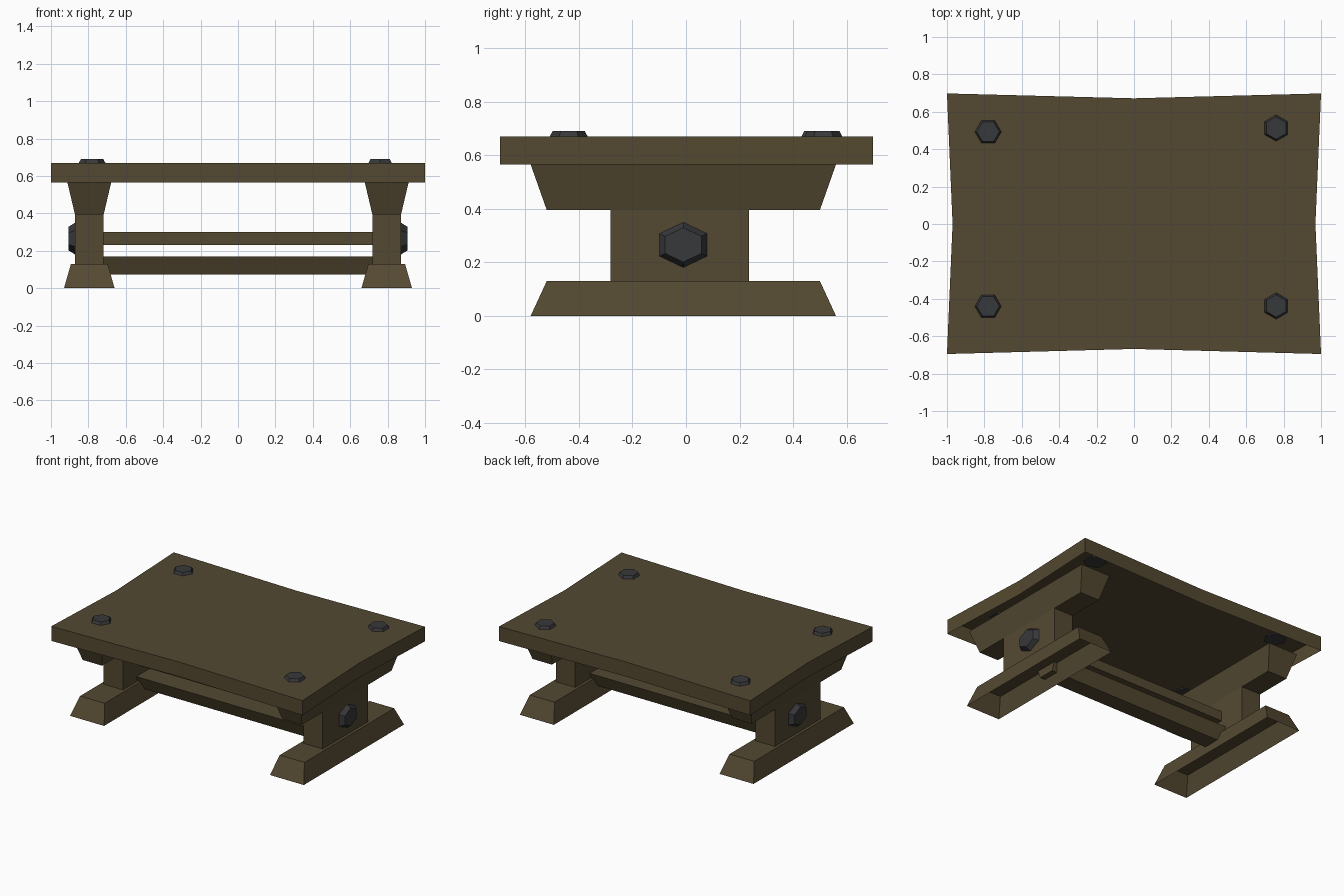
import bpy, math
from mathutils import Vector

if "Cube" in bpy.data.objects:
    bpy.data.objects.remove(bpy.data.objects["Cube"])


def material(name, rgb):
    m = bpy.data.materials.new(name)
    m.diffuse_color = (*rgb, 1)
    m.use_nodes = True
    m.node_tree.nodes["Principled BSDF"].inputs["Base Color"].default_value = m.diffuse_color
    return m


WOOD = material("dark wood", (0.088, 0.066, 0.031))
IRON = material("dark iron", (0.039, 0.040, 0.043))


def loft(name, low, high, mat, cap_low=True, cap_high=True):
    """Solid between two matching rings, each end optionally open."""
    n = len(low)
    faces = [(i, (i + 1) % n, n + (i + 1) % n, n + i) for i in range(n)]
    if cap_low:
        faces.append(tuple(reversed(range(n))))
    if cap_high:
        faces.append(tuple(range(n, 2 * n)))
    me = bpy.data.meshes.new(name)
    me.from_pydata([tuple(p) for p in low + high], [], faces)
    me.materials.append(mat)
    ob = bpy.data.objects.new(name, me)
    bpy.context.collection.objects.link(ob)
    return ob


def rect(x0, x1, y0, y1, z):
    return [(x0, y0, z), (x1, y0, z), (x1, y1, z), (x0, y1, z)]


def hexagon(rx, ry, turn, z):
    return [Vector((rx * math.cos(turn + i * math.pi / 3),
                    ry * math.sin(turn + i * math.pi / 3), z)) for i in range(6)]


# Table top: waisted slab, hollow underneath
outline = [(-1, -.695), (0, -.668), (1, -.695), (.97, 0),
           (1, .698), (0, .672), (-1, .698), (-.97, 0)]
loft("table_top", [(x, y, .565) for x, y in outline],
     [(x, y, .67) for x, y in outline], WOOD, cap_low=False)

# Trestle at each end: flared foot, post, flared head
for side, s in (("left", -1), ("right", 1)):
    def span(a, b):
        return (a, b) if s > 0 else (-b, -a)
    loft(side + "_foot", rect(*span(.66, .93), -.58, .56, 0),
         rect(*span(.697, .893), -.52, .50, .13), WOOD, cap_low=False)
    loft(side + "_post", rect(*span(.718, .872), -.282, .235, .13),
         rect(*span(.718, .872), -.282, .235, .395), WOOD, False, False)
    loft(side + "_head", rect(*span(.718, .872), -.52, .50, .395),
         rect(*span(.678, .912), -.58, .56, .565), WOOD, cap_high=False)

    # Large bolt on the outer face of the post
    bolt = loft(side + "_post_bolt", hexagon(.085, .103, 0, 0),
                hexagon(.064, .078, 0, .034), IRON, cap_low=False)
    bolt.rotation_euler = (0, s * math.pi / 2, 0)
    bolt.location = (s * .871, -.01, .265)

# Two long stretchers between the posts
loft("lower_stretcher", rect(-.72, .72, -.09, .03, .073),
     rect(-.72, .72, -.13, .07, .168), WOOD)
loft("upper_stretcher", rect(-.72, .72, -.09, .03, .23),
     rect(-.72, .72, -.09, .03, .30), WOOD)

# Four corner bolts on the table top
for name, x, y, turn in (("front_left", -.78, -.44, 0), ("back_left", -.78, .493, 0),
                         ("front_right", .76, -.438, math.pi / 6),
                         ("back_right", .76, .513, math.pi / 6)):
    bolt = loft(name + "_bolt", hexagon(.077, .077, turn, -.012),
                hexagon(.060, .060, turn, .02), IRON)
    bolt.location = (x, y, .67)
